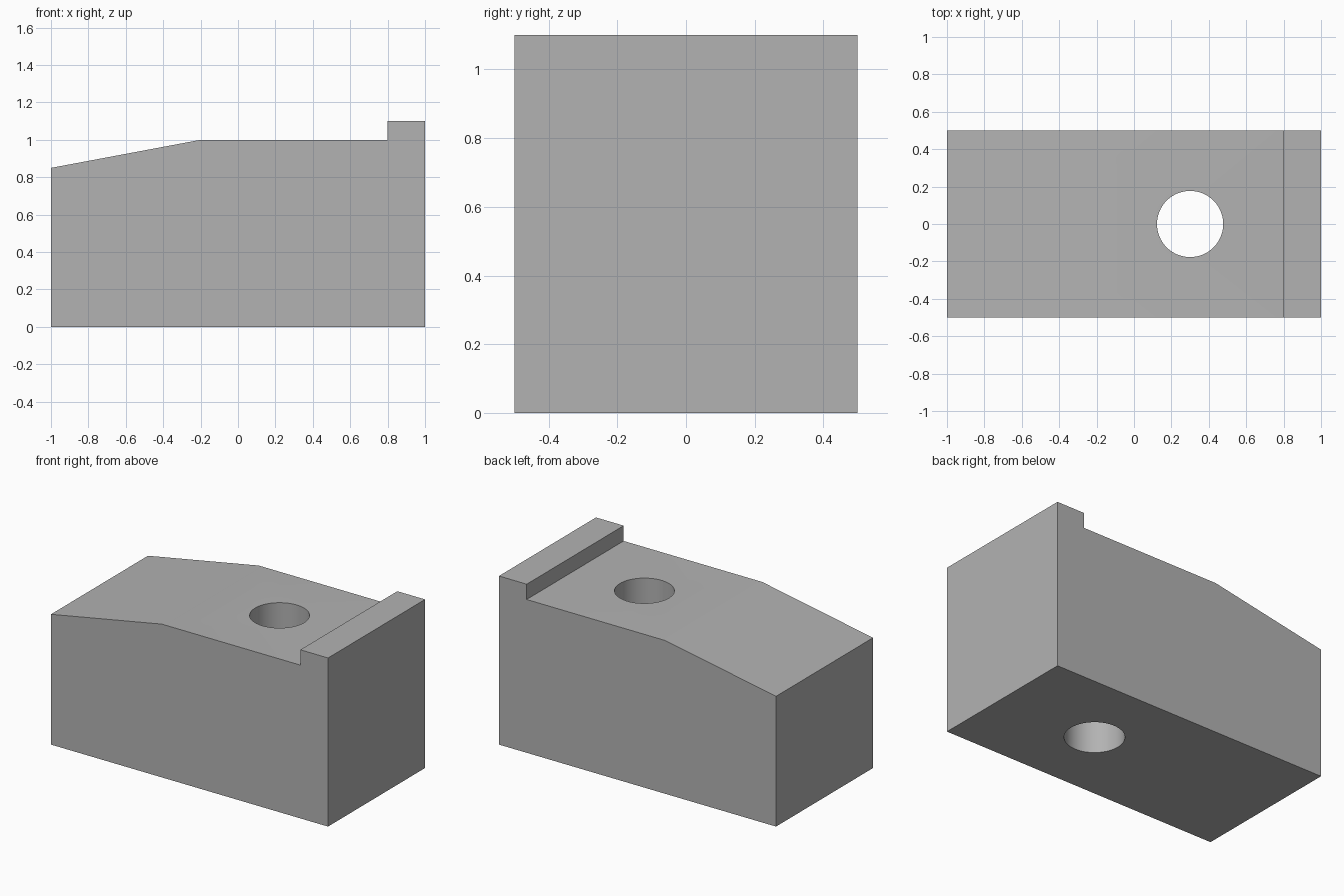
import bpy
import bmesh
import math

cube = bpy.data.objects.get("Cube")
if cube:
    bpy.data.objects.remove(cube, do_unlink=True)

# One plain grey for the whole part
GREY = (0.45, 0.45, 0.45, 1.0)
grey = bpy.data.materials.new("plain grey")
grey.use_nodes = True
grey.diffuse_color = GREY
grey.node_tree.nodes["Principled BSDF"].inputs["Base Color"].default_value = GREY

DEPTH = 1.0


def add_object(name, bm):
    bmesh.ops.recalc_face_normals(bm, faces=bm.faces)
    mesh = bpy.data.meshes.new(name)
    bm.to_mesh(mesh)
    bm.free()
    mesh.materials.append(grey)
    obj = bpy.data.objects.new(name, mesh)
    bpy.context.collection.objects.link(obj)
    return obj


# Clamp block: side profile with sloped nose and raised heel, extruded in depth
profile = [(-1, 0), (1, 0), (1, 1.1), (0.8, 1.1), (0.8, 1), (-0.2, 1), (-1, 0.85)]
bm = bmesh.new()
side = bm.faces.new([bm.verts.new((x, -DEPTH / 2, z)) for x, z in profile])
extruded = bmesh.ops.extrude_face_region(bm, geom=[side], use_keep_orig=True)
bmesh.ops.translate(bm, vec=(0, DEPTH, 0),
                    verts=[v for v in extruded["geom"] if isinstance(v, bmesh.types.BMVert)])
block = add_object("clamp_block", bm)

# Round bolt hole straight through the block
bm = bmesh.new()
bmesh.ops.create_cone(bm, cap_ends=True, segments=64, radius1=0.177, radius2=0.177, depth=2)
bmesh.ops.translate(bm, vec=(0.3, 0, 0.5), verts=bm.verts)
cutter = add_object("hole_cutter", bm)
cutter.hide_render = True

bolt_hole = block.modifiers.new("bolt hole", 'BOOLEAN')
bolt_hole.operation = 'DIFFERENCE'
bolt_hole.solver = 'EXACT'
bolt_hole.object = cutter

bpy.ops.object.select_all(action='DESELECT')
block.select_set(True)
bpy.context.view_layer.objects.active = block
bpy.ops.object.modifier_apply(modifier=bolt_hole.name)
bpy.data.objects.remove(cutter, do_unlink=True)

# Soft bend and round hole wall, crisp corners
bpy.ops.object.shade_smooth_by_angle(angle=math.radians(30))
